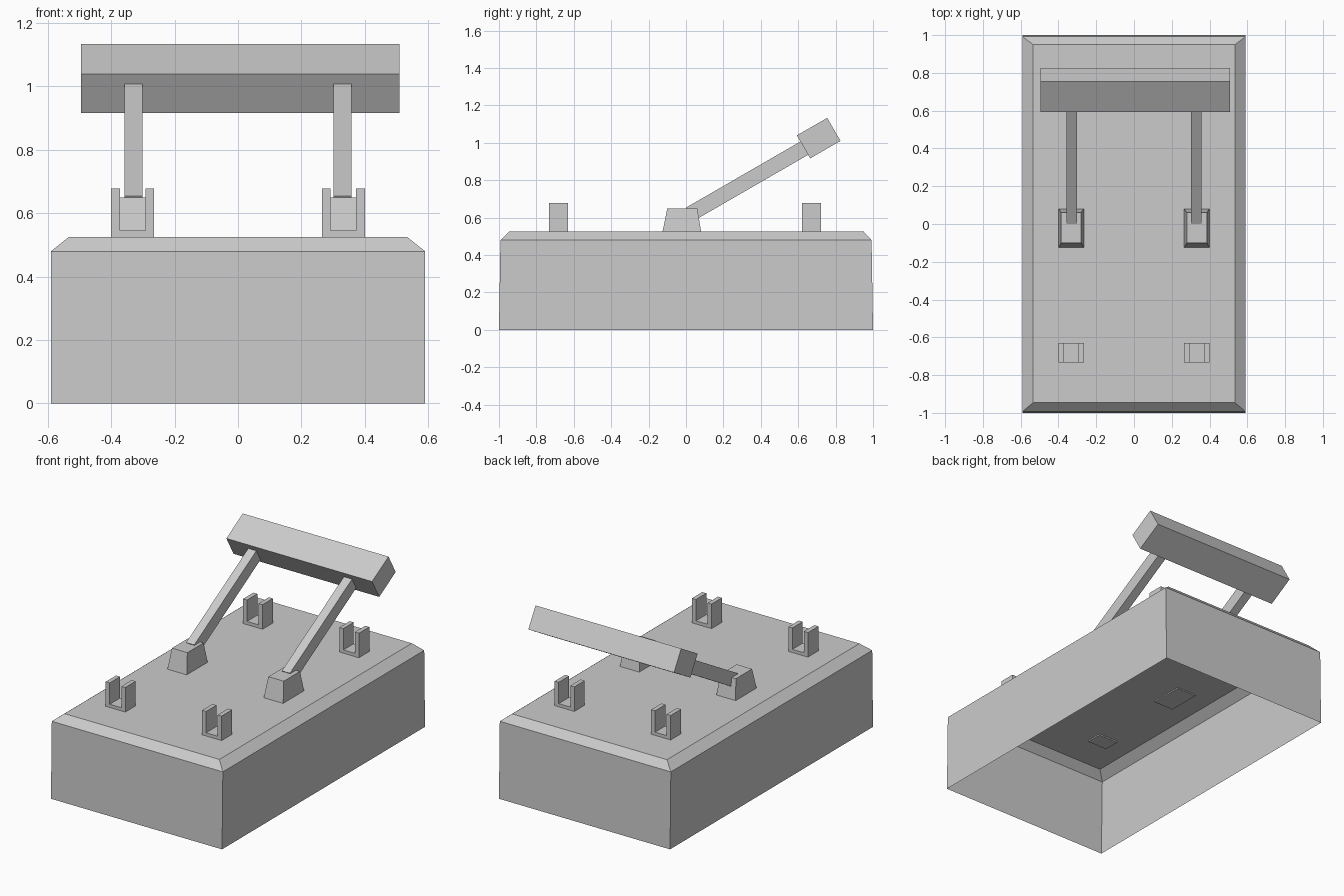
import bpy
import bmesh
from math import radians
from mathutils import Matrix, Vector

cube = bpy.data.objects.get("Cube")
if cube:
    bpy.data.objects.remove(cube, do_unlink=True)

grey = bpy.data.materials.new("plain grey")
grey.use_nodes = True
GREY = (0.6, 0.6, 0.6, 1)
grey.diffuse_color = GREY
grey.node_tree.nodes["Principled BSDF"].inputs["Base Color"].default_value = GREY


def finish(name, bm, matrix=None):
    bmesh.ops.recalc_face_normals(bm, faces=bm.faces)
    mesh = bpy.data.meshes.new(name)
    bm.to_mesh(mesh)
    bm.free()
    mesh.materials.append(grey)
    obj = bpy.data.objects.new(name, mesh)
    bpy.context.collection.objects.link(obj)
    if matrix:
        obj.matrix_world = matrix
    return obj


def loft(name, rings, open_bottom=False):
    """Join stacked rectangles (x0, x1, y0, y1, z) and cap the ends."""
    bm = bmesh.new()
    loops = [[bm.verts.new(p) for p in
              ((x0, y0, z), (x1, y0, z), (x1, y1, z), (x0, y1, z))]
             for x0, x1, y0, y1, z in rings]
    for low, high in zip(loops, loops[1:]):
        for i in range(4):
            j = (i + 1) % 4
            bm.faces.new((low[i], low[j], high[j], high[i]))
    bm.faces.new(loops[-1])
    if not open_bottom:
        bm.faces.new(loops[0][::-1])
    return finish(name, bm)


def tilted_box(name, x, along, across, size):
    """Box on the lever's sloping axis, centred at (x, along, across)."""
    bm = bmesh.new()
    bmesh.ops.create_cube(bm, size=1)
    bmesh.ops.scale(bm, vec=Vector(size), verts=bm.verts)
    tilt = Matrix.Rotation(radians(30), 4, 'X')
    return finish(name, bm, tilt @ Matrix.Translation((x, along, across)))


def bracket(name, x, y):
    """U-shaped clip: a profile extruded front to back."""
    half, slot, low, floor, top = 0.0675, 0.04, 0.517, 0.545, 0.678
    profile = [(-half, low), (half, low), (half, top), (slot, top),
               (slot, floor), (-slot, floor), (-slot, top), (-half, top)]
    bm = bmesh.new()
    face = bm.faces.new([bm.verts.new((x + px, y - 0.051, pz)) for px, pz in profile])
    ext = bmesh.ops.extrude_face_region(bm, geom=[face], use_keep_orig=True)
    moved = [g for g in ext["geom"] if isinstance(g, bmesh.types.BMVert)]
    bmesh.ops.translate(bm, vec=(0, 0.102, 0), verts=moved)
    return finish(name, bm)


# Hollow base with a chamfered top, open underneath
loft("base_shell", [(-0.59, 0.59, -1, 1, 0),
                    (-0.59, 0.59, -0.992, 0.992, 0.48),
                    (-0.534, 0.534, -0.946, 0.95, 0.525)], open_bottom=True)

for side, s in (("left", 1), ("right", -1)):
    x = s * 0.3325
    # Clips at both ends
    bracket("front_bracket_" + side, x, -0.681)
    bracket("back_bracket_" + side, x, 0.671)
    # Tapered pivot block
    loft("pivot_block_" + side,
         [(x - 0.0675, x + 0.0675, -0.127, 0.082, 0.517),
          (x - 0.053, x + 0.053, -0.1, 0.06, 0.65)])
    # Lever arm
    tilted_box("lever_arm_" + side, s * 0.33, 0.7, 0.525, (0.056, 0.745, 0.082))

# Crossbar handle
tilted_box("handle_bar", 0.007, 1.127, 0.533, (1.005, 0.187, 0.142))
